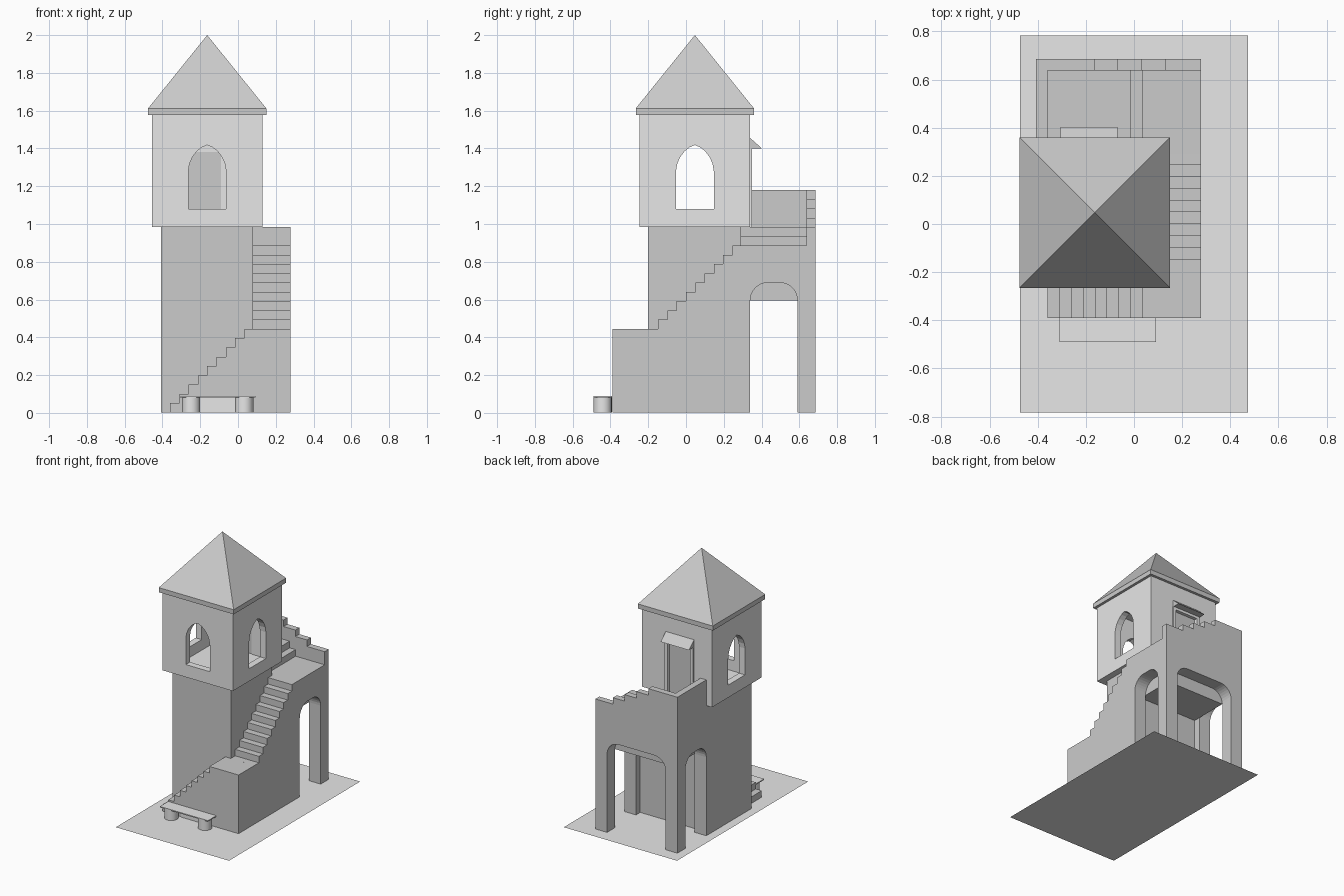
import bpy, bmesh, math

if "Cube" in bpy.data.objects:
    bpy.data.objects.remove(bpy.data.objects["Cube"])

def material(name, v):
    m = bpy.data.materials.new(name)
    m.diffuse_color = (v, v, v, 1)
    m.use_nodes = True
    m.node_tree.nodes["Principled BSDF"].inputs["Base Color"].default_value = m.diffuse_color
    return m

LIGHT = material("light_plaster", 0.8)
DARK = material("grey_stone", 0.6)
B = 0.002          # just above the ground sheet

def finish(name, bm, mat):
    bmesh.ops.recalc_face_normals(bm, faces=bm.faces)
    me = bpy.data.meshes.new(name)
    bm.to_mesh(me)
    bm.free()
    ob = bpy.data.objects.new(name, me)
    bpy.context.collection.objects.link(ob)
    me.materials.append(mat)
    return ob

def prism(name, pts, axis, a, b, mat):
    """Extrude an outline: axis 'x' uses (y, z) points, axis 'y' uses (x, z)."""
    bm = bmesh.new()
    co = [(a, p, q) if axis == 'x' else (p, a, q) for p, q in pts]
    f = bm.faces.new([bm.verts.new(c) for c in co])
    r = bmesh.ops.extrude_face_region(bm, geom=[f])
    d = (b - a, 0, 0) if axis == 'x' else (0, b - a, 0)
    bmesh.ops.translate(bm, vec=d, verts=[v for v in r['geom'] if isinstance(v, bmesh.types.BMVert)])
    return finish(name, bm, mat)

def box(name, x0, x1, y0, y1, z0, z1, mat):
    return prism(name, [(x0, z0), (x1, z0), (x1, z1), (x0, z1)], 'y', y0, y1, mat)

def arch(l, r, spring=0.595, rad=0.095, n=8):
    """Opening outline with rounded upper corners, left foot to right foot."""
    pts = [(l, B)]
    for k in range(n + 1):
        t = math.pi - k * math.pi / 2 / n
        pts.append((l + rad + rad * math.cos(t), spring + rad * math.sin(t)))
    for k in range(n + 1):
        t = math.pi / 2 - k * math.pi / 2 / n
        pts.append((r - rad + rad * math.cos(t), spring + rad * math.sin(t)))
    return pts + [(r, B)]

def steps(start, z, n, run, rise):
    pts = []
    for k in range(n):
        s = start + k * run
        pts += [(s, z + k * rise), (s, z + (k + 1) * rise)]
    return pts

# ground sheet
bm = bmesh.new()
bm.faces.new([bm.verts.new((x, y, 0)) for x, y in
              [(-0.473, -0.783), (0.473, -0.783), (0.473, 0.783), (-0.473, 0.783)]])
finish("ground_sheet", bm, LIGHT)

# tower base and stairs wrapping round it
box("tower_base", -0.408, 0.08, -0.2, 0.29, B, 0.985, DARK)
low = steps(-0.36, B, 9, 0.0493, 0.0492)
prism("front_stairs", low + [(0.278, 0.445), (0.278, B)], 'y', -0.39, -0.2, DARK)
side = [(-0.2, B), (-0.2, 0.445)] + steps(-0.148, 0.445, 9, 0.0493, 0.0489)
prism("side_stairs", side + [(0.29, 0.885), (0.29, B)], 'x', 0.08, 0.278, DARK)

# porch: arched walls, ceiling block
for name, x0, x1 in (("porch_left_wall", -0.408, -0.31), ("porch_right_wall", 0.18, 0.278)):
    prism(name, [(0.29, B)] + arch(0.34, 0.59)[:-1] + [(0.59, 0.885), (0.29, 0.885)],
          'x', x0, x1, DARK)
prism("porch_back_wall", [(-0.408, B)] + arch(-0.31, 0.18) +
      [(0.278, B), (0.278, 0.885), (-0.408, 0.885)], 'y', 0.59, 0.685, DARK)
box("porch_ceiling", -0.31, 0.18, 0.29, 0.59, 0.595, 0.885, DARK)

# terrace floor with two steps, and parapets
prism("terrace_floor", [(-0.408, 0.885), (0.035, 0.885), (0.035, 0.935),
                        (-0.015, 0.935), (-0.015, 0.985), (-0.408, 0.985)], 'y', 0.29, 0.638, DARK)
par = [(-0.408, 0.885), (-0.408, 1.18)]
for k, x in enumerate((-0.165, -0.066, 0.033, 0.13)):
    par += [(x, 1.18 - k * 0.049), (x, 1.18 - (k + 1) * 0.049)]
prism("back_parapet", par + [(0.278, 0.984), (0.278, 0.885)], 'y', 0.638, 0.685, DARK)
box("left_parapet", -0.408, -0.36, 0.34, 0.638, 0.985, 1.18, DARK)

# upper room: hollow box with pointed windows and a doorway
CX, CY = -0.163, 0.047
room = box("upper_room", -0.456, 0.13, -0.247, 0.34, 0.985, 1.577, LIGHT)
half = [(0.1, 1.08), (0.1, 1.28), (0.094, 1.317), (0.079, 1.353), (0.055, 1.385), (0.028, 1.406)]
win = half + [(0, 1.418)] + [(-p, q) for p, q in reversed(half)]
cutters = [
    box("cut_inside", -0.406, 0.08, -0.197, 0.29, 1.0, 1.55, LIGHT),
    prism("cut_front_window", [(CX + p, q) for p, q in win], 'y', -0.4, 0.0, LIGHT),
    prism("cut_side_windows", [(CY + p, q) for p, q in win], 'x', -0.6, 0.3, LIGHT),
    box("cut_doorway", -0.28, -0.09, 0.2, 0.5, 0.9999, 1.38, LIGHT)]
bpy.context.view_layer.objects.active = room
for c in cutters:
    m = room.modifiers.new(c.name, 'BOOLEAN')
    m.operation, m.solver, m.object = 'DIFFERENCE', 'EXACT', c
    bpy.ops.object.modifier_apply(modifier=m.name)
    bpy.data.objects.remove(c)

# door, frame and canopy on the back
box("door", -0.28, -0.09, 0.295, 0.325, 0.99, 1.38, DARK)
for name, x0, x1, z0, z1 in (("left_jamb", -0.305, -0.28, 0.985, 1.4),
                             ("right_jamb", -0.09, -0.065, 0.985, 1.4),
                             ("lintel", -0.28, -0.09, 1.38, 1.4)):
    box("door_" + name, x0, x1, 0.34, 0.35, z0, z1, LIGHT)
prism("door_canopy", [(0.34, 1.4), (0.402, 1.4), (0.34, 1.455)], 'x', -0.306, -0.069, DARK)

# roof: eaves slab and pyramid
E = 0.313
box("roof_eaves", CX - E, CX + E, CY - E, CY + E, 1.577, 1.612, DARK)
bm = bmesh.new()
base = [bm.verts.new((CX + i * E, CY + j * E, 1.612)) for i, j in ((-1, -1), (1, -1), (1, 1), (-1, 1))]
top = bm.verts.new((CX, CY, 2.0))
for k in range(4):
    bm.faces.new((base[k], base[(k + 1) % 4], top))
bm.faces.new(base[::-1])
finish("roof_pyramid", bm, DARK)

# bench in front of the stairs
box("bench_seat", -0.31, 0.092, -0.49, -0.391, 0.081, 0.089, LIGHT)
box("bench_back_panel", -0.2, -0.015, -0.396, -0.3905, B, 0.081, LIGHT)
for k, x in enumerate((-0.248, 0.033)):
    bpy.ops.mesh.primitive_cylinder_add(vertices=24, radius=0.048, depth=0.079,
                                        location=(x, -0.441, 0.0415))
    leg = bpy.context.object
    leg.name = "bench_leg_%d" % (k + 1)
    leg.data.materials.append(LIGHT)
    bpy.ops.object.shade_smooth_by_angle()
